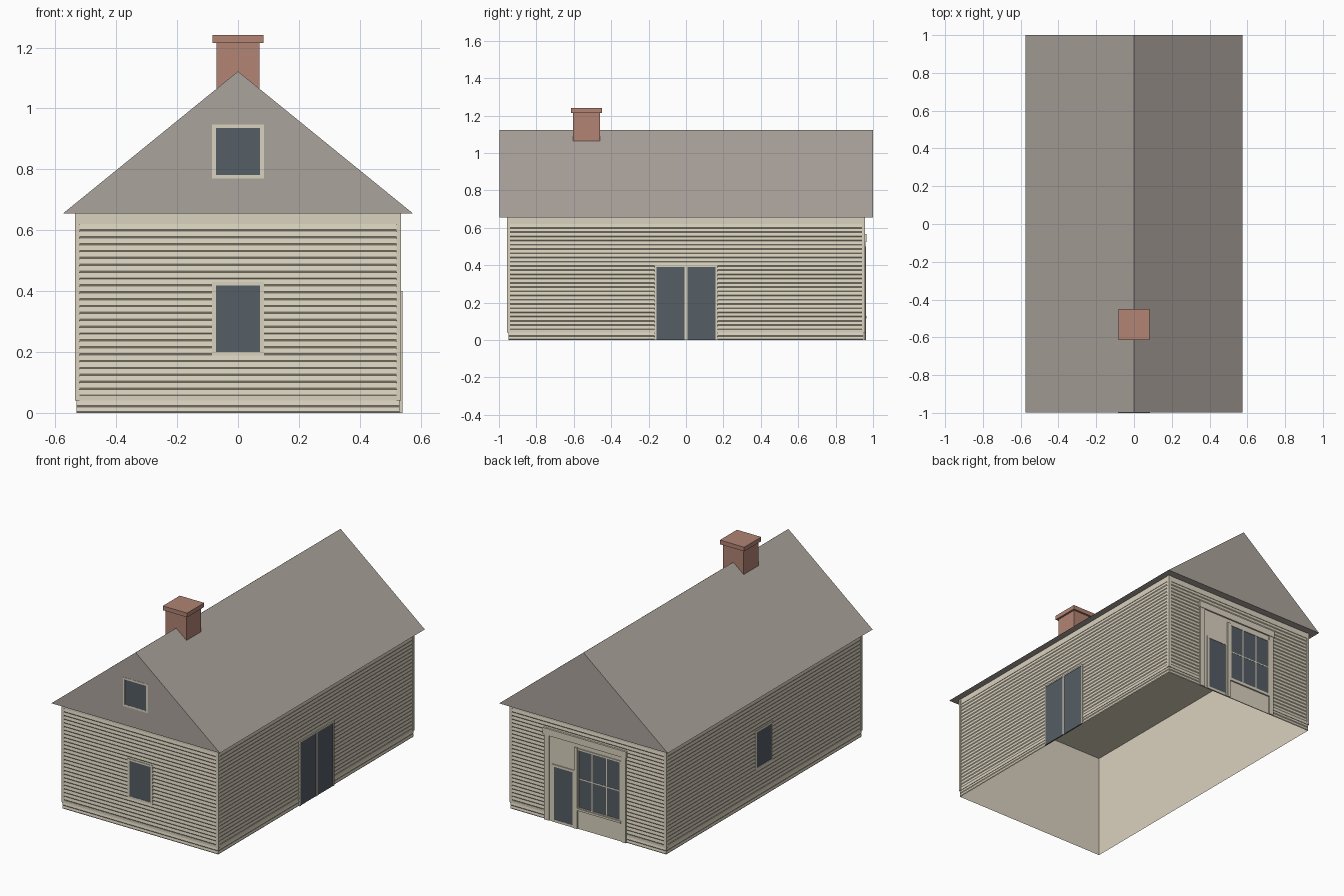
import bpy, bmesh
from math import sin, cos, radians

cube = bpy.data.objects.get("Cube")
if cube:
    bpy.data.objects.remove(cube)


def material(name, rgb):
    m = bpy.data.materials.new(name)
    m.use_nodes = True
    m.diffuse_color = (*rgb, 1)
    m.node_tree.nodes["Principled BSDF"].inputs["Base Color"].default_value = (*rgb, 1)
    return m


CREAM = material("cream paint", (0.70, 0.645, 0.52))
ROOF = material("grey shingle", (0.41, 0.37, 0.335))
GLASS = material("dark glass", (0.09, 0.11, 0.13))
BRICK = material("red brick", (0.44, 0.23, 0.172))

# Half sizes of the wall core, and the main heights
HX, HY, EAVE, RIDGE = 0.53, 0.95, 0.655, 1.122
GABLE = 0.998


def build(name, verts, faces, mat):
    mesh = bpy.data.meshes.new(name)
    mesh.from_pydata(verts, [], faces)
    mesh.materials.append(mat)
    bm = bmesh.new()
    bm.from_mesh(mesh)
    bmesh.ops.recalc_face_normals(bm, faces=bm.faces)
    bm.to_mesh(mesh)
    bm.free()
    ob = bpy.data.objects.new(name, mesh)
    bpy.context.collection.objects.link(ob)
    return ob


BOX = [(0, 1, 3, 2), (4, 6, 7, 5), (0, 4, 5, 1), (2, 3, 7, 6), (0, 2, 6, 4), (1, 5, 7, 3)]


def box(name, x, y, z, mat, faces=BOX):
    return build(name, [(i, j, k) for i in x for j in y for k in z], faces, mat)


class Wall:
    """Places parts by (across, height, outward) on one upright face."""

    def __init__(self, name, angle, dist):
        self.name, self.dist = name, dist
        self.s, self.c = sin(radians(angle)), cos(radians(angle))

    def point(self, u, z, out):
        d = self.dist + out
        return (u * self.c + d * self.s, u * self.s - d * self.c, z)

    def plate(self, part, u, z, out, mat=CREAM):
        # Backs stay just clear of the wall sheet
        verts = [self.point(i, k, j) for i in u for j in (0.0006, out) for k in z]
        return build(f"{self.name}_{part}", verts, BOX, mat)

    def siding(self, part, half, z0, z1, boards):
        # Overlapping boards: a bevelled lower lip, then a face sloping back
        pitch = (z1 - z0) / boards
        rows = []
        for i in range(boards):
            rows += [(z0 + i * pitch, 0.0006), (z0 + i * pitch + 0.0045, 0.0035)]
        rows.append((z1, 0.0006))
        verts = [self.point(u, z, out) for z, out in rows for u in (-half, half)]
        faces = [(2 * i, 2 * i + 1, 2 * i + 3, 2 * i + 2) for i in range(len(rows) - 1)]
        ob = build(f"{self.name}_{part}", verts, faces, CREAM)
        out_dir = (self.s, -self.c, 0)
        if sum(a * b for a, b in zip(ob.data.polygons[0].normal, out_dir)) < 0:
            ob.data.flip_normals()

    def window(self, part, u, z, frame=0.012, out=0.0055, cols=1, rows=1, bar=0.007, sill=True):
        (u0, u1), (z0, z1) = u, z
        zb = z0 + frame if sill else z0
        self.plate(part + "_glass", (u0 + 0.002, u1 - 0.002), (z0 + 0.001, z1 - 0.002), out * 0.75, GLASS)
        for side, a in (("left", u0), ("right", u1 - frame)):
            self.plate(f"{part}_{side}_jamb", (a, a + frame), z, out)
        self.plate(part + "_head", (u0 + frame, u1 - frame), (z1 - frame, z1), out)
        if sill:
            self.plate(part + "_sill", (u0 + frame, u1 - frame), (z0, zb), out)
        for i in range(1, cols):
            m = u0 + (u1 - u0) * i / cols
            self.plate(f"{part}_mullion_{i}", (m - bar / 2, m + bar / 2), (zb, z1 - frame), out * 0.92)
        for i in range(1, rows):
            m = z0 + (z1 - z0) * i / rows
            self.plate(f"{part}_rail_{i}", (u0 + frame, u1 - frame), (m - bar / 2, m + bar / 2), out * 0.87)


front = Wall("front", 0, HY)
right = Wall("right", 90, HX)
back = Wall("back", 180, HY)
left = Wall("left", 270, HX)
gable = Wall("gable", 0, GABLE)

# Hollow wall shell, open at the bottom, with a ceiling
box("wall_shell", (-HX, HX), (-HY, HY), (0, EAVE - 0.003), CREAM, [f for f in BOX if f != (0, 2, 6, 4)])

# Siding with its plain boards above and below, and a corner board at each end
for wall, half, end in ((front, 0.52, HX), (back, 0.52, HX), (right, 0.94, HY), (left, 0.94, HY)):
    wall.siding("siding", half, 0.055, 0.62, 25)
    wall.siding("plinth", end, 0, 0.04, 2)
    wall.plate("frieze", (-half, half), (0.62, EAVE), 0.0035)
    wall.plate("skirt", (-half, half), (0.04, 0.055), 0.0035)
    for s in (-1, 1):
        wall.plate("corner_board", sorted((s * half, s * (end + 0.006))), (0.04, EAVE), 0.006)

# Roof prism with closed gables
w = 0.575
profile = [(-w, EAVE), (w, EAVE), (0, RIDGE)]
build("roof", [(x, y, z) for y in (-GABLE, 1) for x, z in profile],
      [(0, 1, 2), (5, 4, 3), (0, 3, 4, 1), (1, 4, 5, 2), (2, 5, 3, 0)], ROOF)

# Chimney and cap
cy = -0.532
box("chimney", (-0.071, 0.071), (cy - 0.071, cy + 0.071), (1.0, 1.216), BRICK)
box("chimney_cap", (-0.083, 0.083), (cy - 0.083, cy + 0.083), (1.215, 1.241), BRICK)

# Windows and side doors
front.window("window", (-0.085, 0.085), (0.188, 0.43))
left.window("window", (-0.085, 0.085), (0.188, 0.43))
gable.window("window", (-0.085, 0.085), (0.77, 0.948), out=0.002)
right.window("double_door", (-0.168, 0.168), (0, 0.4), frame=0.009, out=0.01, cols=2, bar=0.014, sill=False)

# Shop front on the back wall
back.plate("shop_panel", (-0.262, 0.23), (0, 0.53), 0.005)
for side, u in (("right", (-0.297, -0.262)), ("left", (0.228, 0.26))):
    back.plate(f"{side}_pilaster", u, (0, 0.528), 0.011)
back.plate("shop_lintel", (-0.303, 0.266), (0.525, 0.566), 0.014)
back.window("shop_door", (-0.243, -0.09), (0, 0.355), frame=0.014, out=0.01, sill=False)
back.plate("shop_door_kick", (-0.229, -0.104), (0, 0.015), 0.009)
back.plate("shop_post", (-0.09, -0.07), (0, 0.5), 0.012)
back.window("shop_window", (-0.07, 0.228), (0.125, 0.497), frame=0.01, out=0.01, cols=3, rows=2)
back.plate("shop_sill", (-0.07, 0.228), (0.115, 0.128), 0.014)
